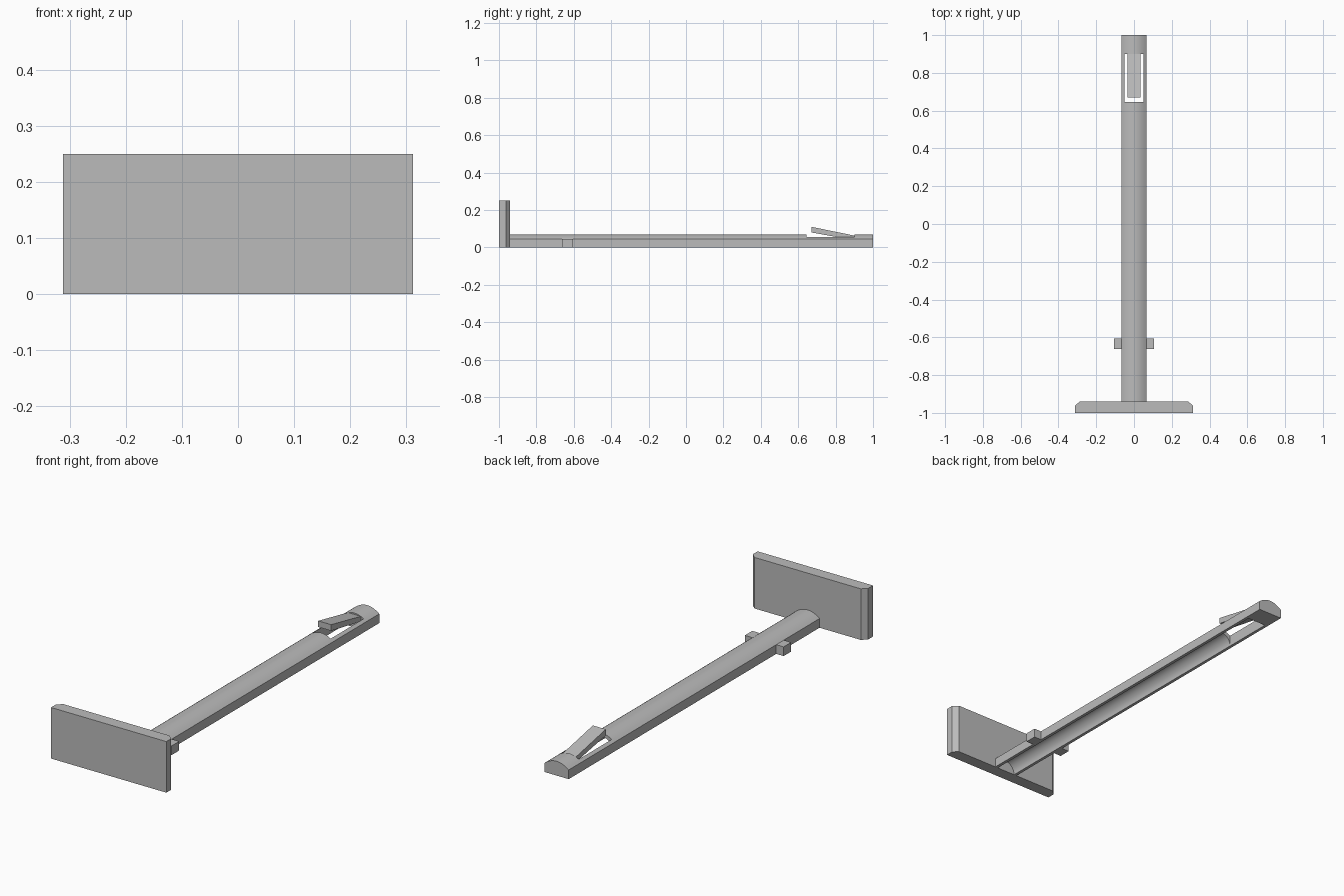
import bpy
import bmesh
from math import cos, sin, pi, radians
from mathutils import Vector

cube = bpy.data.objects.get("Cube")
if cube:
    bpy.data.objects.remove(cube, do_unlink=True)

grey = bpy.data.materials.new("plain_grey")
grey.use_nodes = True
grey.diffuse_color = (0.5, 0.5, 0.5, 1)
grey.node_tree.nodes["Principled BSDF"].inputs["Base Color"].default_value = (0.5, 0.5, 0.5, 1)


def prism(name, points, offset):
    """Extrude a closed planar outline along an offset."""
    bm = bmesh.new()
    face = bm.faces.new([bm.verts.new(p) for p in points])
    moved = bmesh.ops.extrude_face_region(bm, geom=[face])["geom"]
    verts = [v for v in moved if isinstance(v, bmesh.types.BMVert)]
    bmesh.ops.translate(bm, verts=verts, vec=Vector(offset))
    bmesh.ops.recalc_face_normals(bm, faces=bm.faces)
    mesh = bpy.data.meshes.new(name)
    bm.to_mesh(mesh)
    bm.free()
    mesh.materials.append(grey)
    obj = bpy.data.objects.new(name, mesh)
    bpy.context.collection.objects.link(obj)
    return obj


def box(name, x0, x1, y0, y1, z0, z1):
    base = [(x0, y0, z0), (x1, y0, z0), (x1, y1, z0), (x0, y1, z0)]
    return prism(name, base, (0, 0, z1 - z0))


def cut(obj, cutter):
    cutter.hide_render = True
    mod = obj.modifiers.new("cut", "BOOLEAN")
    mod.operation = "DIFFERENCE"
    mod.solver = "EXACT"
    mod.object = cutter
    bpy.context.view_layer.objects.active = obj
    bpy.ops.object.modifier_apply(modifier=mod.name)
    bpy.data.objects.remove(cutter, do_unlink=True)


HALF = 0.065      # half width of the arm
SHOULDER = 0.045  # height of its straight sides
CROWN = 0.07      # height of its rounded top
STEPS = 16

# Long arm with a shallow crowned top
crown = []
for i in range(STEPS + 1):
    x = HALF * (1 - 2 * i / STEPS)
    crown.append((x, -0.945, CROWN - (CROWN - SHOULDER) * (x / HALF) ** 2))
arm = prism("arm", [(-HALF, -0.945, 0), (HALF, -0.945, 0)] + crown, (0, 1.945, 0))

# Vaulted channel along the underside, closed at the tip
vault = [(0.05, -0.94, -0.02)]
vault += [(0.05 * cos(pi * i / STEPS), -0.94, 0.055 * sin(pi * i / STEPS))
          for i in range(STEPS + 1)]
vault.append((-0.05, -0.94, -0.02))
cut(arm, prism("channel_cutter", vault, (0, 1.84, 0)))

# Window for the spring latch
cut(arm, box("window_cutter", -0.05, 0.05, 0.645, 0.9, -0.05, 0.15))

bpy.ops.object.select_all(action="DESELECT")
arm.select_set(True)
bpy.context.view_layer.objects.active = arm
bpy.ops.object.shade_smooth_by_angle(angle=radians(30))

# Sloping latch tongue, rooted in the solid tip
tongue = [(-0.035, 0.67, 0.08), (-0.035, 0.67, 0.11),
          (-0.035, 0.905, 0.062), (-0.035, 0.905, 0.037)]
prism("latch_tongue", tongue, (0.07, 0, 0))

# Upright end plate with chamfered rear corners
plate = [(-0.312, -1, 0), (0.312, -1, 0), (0.312, -0.962, 0),
         (0.288, -0.94, 0), (-0.288, -0.94, 0), (-0.312, -0.962, 0)]
prism("end_plate", plate, (0, 0, 0.25))

# Stop lugs on both sides of the arm
for side, name in ((1, "left_lug"), (-1, "right_lug")):
    xs = sorted((side * 0.06, side * 0.105))
    box(name, xs[0], xs[1], -0.663, -0.605, 0, SHOULDER)
